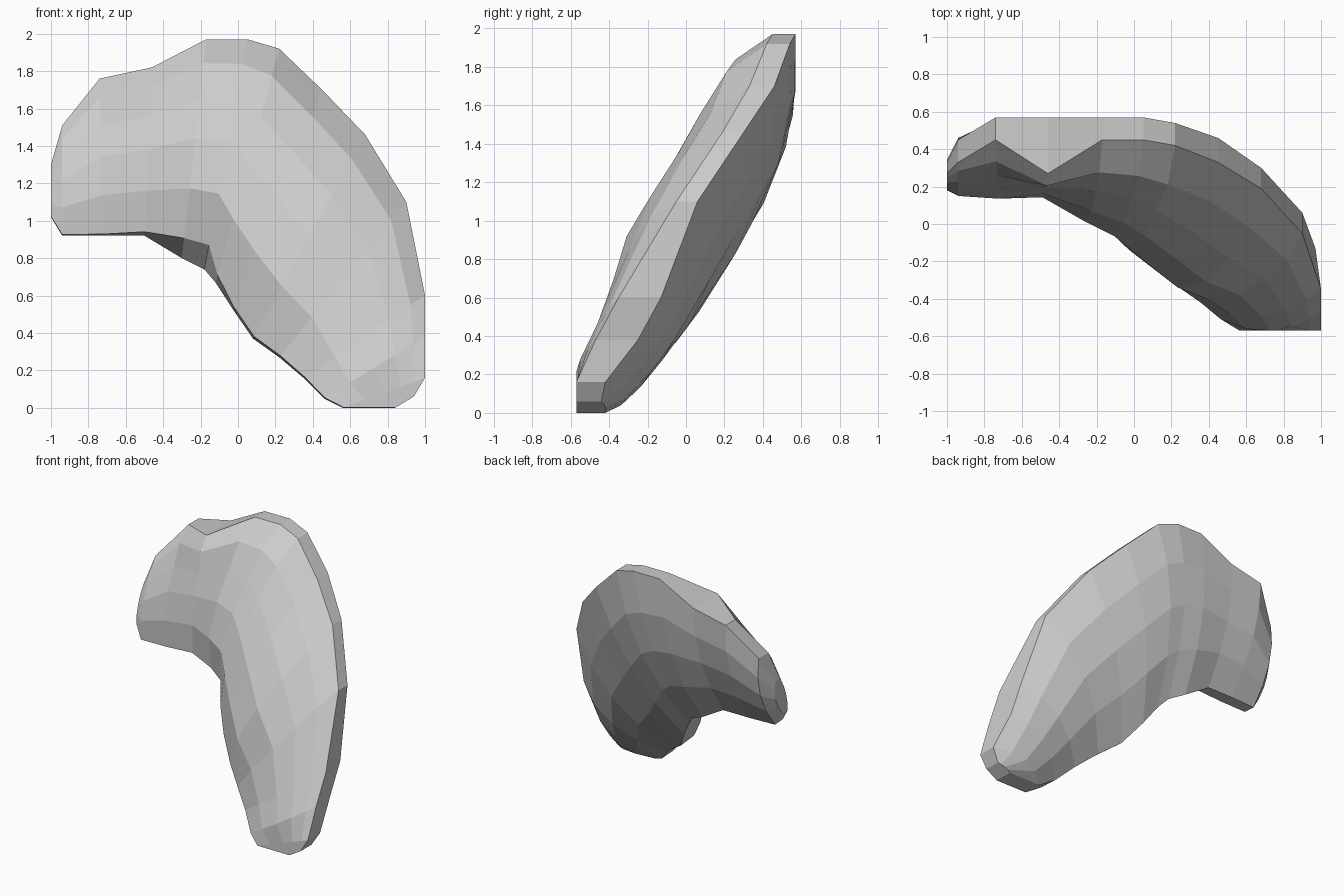
import bpy, bmesh, math

# Stations along the bend, left tip to lower right tip:
# outer rim x, z, front y, back y | inner rim x, z, front y, back y | mid front y, mid back y
stations = [
    (-1.00, 1.30, .27, .33, -1.00, 1.02, .18, .24, .20, .33),
    (-.94, 1.51, .33, .45, -.94, .92, .15, .25, .18, .43),
    (-.74, 1.76, .45, .57, -.72, .92, .15, .26, .18, .50),
    (-.46, 1.82, .27, .57, -.50, .92, .15, .26, .16, .50),
    (-.17, 1.97, .45, .57, -.30, .80, .08, .23, .05, .52),
    (.05, 1.97, .45, .57, -.18, .74, .01, .18, -.02, .50),
    (.22, 1.92, .42, .54, -.12, .67, -.06, .13, -.07, .48),
    (.45, 1.70, .33, .46, -.03, .53, -.14, .07, -.18, .38),
    (.68, 1.46, .19, .30, .08, .37, -.22, -.05, -.31, .25),
    (.90, 1.10, -.05, .06, .22, .27, -.33, -.15, -.38, .12),
    (1.0, .60, -.35, -.13, .35, .16, -.42, -.26, -.49, -.06),
    (1.0, .38, -.47, -.25, .46, .05, -.51, -.36, -.57, -.18),
    (1.0, .16, -.57, -.42, .56, .00, -.57, -.42, -.57, -.31),
    (.94, .06, -.57, -.44, .84, .00, -.57, -.42, -.57, -.42),
]


def bulge(t, inner, mid, outer):
    """Curve through the inner rim, middle and outer rim depths."""
    y = (inner * (1 - t) * (1 - 2 * t) + mid * 4 * t * (1 - t)
         + outer * t * (2 * t - 1))
    return max(-.57, min(.57, y))


# Curved body: loft of lens-shaped rings
bm = bmesh.new()
rings = []
for i, (ox, oz, ofy, oby, ix, iz, ify, iby, mf, mb) in enumerate(stations):
    inset = .01 + .11 * math.exp(-((i - 4.6) / 1.1) ** 2)  # undercut at the inner bend
    crease = .05 if 4 <= i <= 6 else .03 if 2 <= i <= 9 else 0  # bevel by the outer rim
    ring = []
    for t in (0, .25, .5, .7, .88, 1):
        s = inset + (1 - inset) * t
        y = ify if t == 0 else bulge(s, ify, mf, ofy)
        if t == .88:
            y -= crease
        ring.append(bm.verts.new((ix + (ox - ix) * s, y, iz + (oz - iz) * s)))
    for t in (1, .75, .5, .25, 0):
        y = bulge(t, iby, mb, oby)
        # lower right rim tucks in slightly toward the back
        tuck = .03 if t == 1 and i in (10, 11) else 0
        ring.append(bm.verts.new((ix + (ox - ix) * t - tuck, y, iz + (oz - iz) * t)))
    rings.append(ring)

for a, b in zip(rings, rings[1:]):
    for k in range(len(a)):
        n = (k + 1) % len(a)
        bm.faces.new((a[k], a[n], b[n], b[k]))
bm.faces.new(rings[0])
bm.faces.new(rings[-1])
bmesh.ops.recalc_face_normals(bm, faces=bm.faces[:])

mesh = bpy.data.meshes.new("curved_body")
bm.to_mesh(mesh)
bm.free()
body = bpy.data.objects.new("curved_body", mesh)
bpy.context.collection.objects.link(body)
